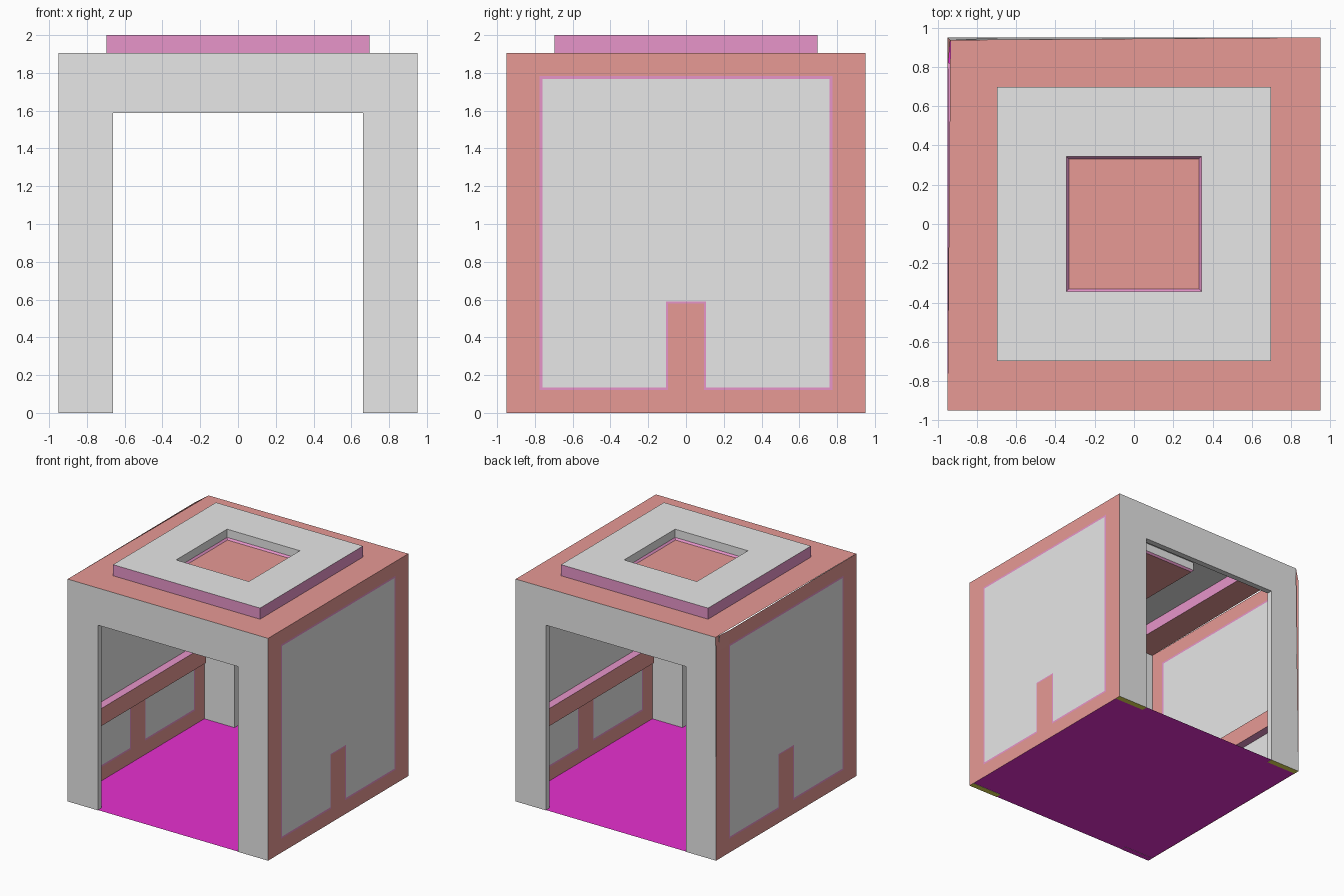
import bpy, bmesh

cube = bpy.data.objects.get("Cube")
if cube:
    bpy.data.objects.remove(cube, do_unlink=True)

H, TOP = 0.95, 1.905          # half width and roof height


def material(name, r, g, b):
    m = bpy.data.materials.new(name)
    m.use_nodes = True
    m.diffuse_color = (r, g, b, 1)
    for n in m.node_tree.nodes:
        if n.type == 'BSDF_PRINCIPLED':
            n.inputs["Base Color"].default_value = (r, g, b, 1)
    return m


MATS = [material("light_grey", 0.8, 0.8, 0.8),
        material("salmon", 0.8, 0.32, 0.3),
        material("pink", 0.8, 0.3, 0.59),
        material("magenta", 0.8, 0.03, 0.63),
        material("olive", 0.8, 0.75, 0.09)]
GREY, SALMON, PINK, MAGENTA, OLIVE = range(5)


def finish(name, bm):
    # The back right roof corner is slightly pulled in
    for v in bm.verts:
        if v.co.x < -0.94 and v.co.y > 0.94 and v.co.z > 1.9:
            v.co.x, v.co.y = -0.935, 0.937
    me = bpy.data.meshes.new(name)
    bm.to_mesh(me)
    bm.free()
    for m in MATS:
        me.materials.append(m)
    ob = bpy.data.objects.new(name, me)
    bpy.context.collection.objects.link(ob)
    return ob


def in_panel(y, z, grow):
    # Panel outline with a notch at the bottom centre
    notch = abs(y) < 0.105 - grow * 0.7 and z < 0.59 - grow * 0.7
    return abs(y) < 0.76 + grow and 0.135 - grow < z < 1.768 + grow and not notch


def side_wall(name, s):
    ys = [0.0945, 0.105, 0.76, 0.775, H]
    ys = [-y for y in reversed(ys)] + ys
    zs = [0, 0.12, 0.135, 0.5795, 0.59, 1.768, 1.783, TOP]
    bm = bmesh.new()
    grid = [[bm.verts.new((s * H, y, z)) for z in zs] for y in ys]
    for a, b in zip(grid, grid[1:]):
        for k in range(len(zs) - 1):
            loop = [a[k], b[k], b[k + 1], a[k + 1]]
            f = bm.faces.new(loop if s > 0 else loop[::-1])
            c = f.calc_center_median()
            if in_panel(c.y, c.z, 0):
                f.material_index = GREY
            elif in_panel(c.y, c.z, 0.015):
                f.material_index = PINK
            else:
                f.material_index = SALMON
    finish(name, bm)


def gate_wall(name, s):
    # Arch-shaped outline, extruded inwards
    outline = [(-H, 0), (-0.663, 0), (-0.663, 1.587), (0.663, 1.587),
               (0.663, 0), (H, 0), (H, TOP), (-H, TOP)]
    bm = bmesh.new()
    face = bm.faces.new([bm.verts.new((x, s * H, z)) for x, z in outline])
    ext = bmesh.ops.extrude_face_region(bm, geom=[face], use_keep_orig=True)
    for v in ext["geom"]:
        if isinstance(v, bmesh.types.BMVert):
            v.co.y -= s * 0.05
    bmesh.ops.recalc_face_normals(bm, faces=bm.faces)
    # The side walls and roof close the outer edges
    hidden = []
    for f in bm.faces:
        c = f.calc_center_median()
        if abs(c.x) > 0.94 or c.z > 1.9:
            hidden.append(f)
        elif c.z < 0.001:
            f.material_index = MAGENTA if c.x < 0 and s < 0 else OLIVE
    bmesh.ops.delete(bm, geom=hidden, context='FACES')
    finish(name, bm)


def roof():
    # Stack of square loops from the eaves to the sunken hatch
    steps = [(H, TOP, SALMON), (0.697, TOP, SALMON), (0.697, 2, PINK),
             (0.345, 2, GREY), (0.345, 1.93, GREY), (0.332, 1.915, PINK)]
    bm = bmesh.new()
    prev = None
    for h, z, mat in steps:
        ring = [bm.verts.new((x * h, y * h, z))
                for x, y in ((-1, -1), (1, -1), (1, 1), (-1, 1))]
        if prev:
            for i in range(4):
                j = (i + 1) % 4
                f = bm.faces.new((prev[i], prev[j], ring[j], ring[i]))
                f.material_index = mat
        prev = ring
    bm.faces.new(prev).material_index = SALMON
    finish("roof", bm)


def block(name, lo, hi, rule):
    bm = bmesh.new()
    bmesh.ops.create_cube(bm, size=1)
    for v in bm.verts:
        v.co = [(a + b) / 2 + c * (b - a) for a, b, c in zip(lo, hi, v.co)]
    for f in bm.faces:
        f.material_index = rule(f.normal)
    finish(name, bm)


# Walls and inner ledges
for label, s in (("left", 1), ("right", -1)):
    side_wall(label + "_wall", s)
    xs = sorted((s * 0.948, s * 0.878))
    block(label + "_ledge", (xs[0], -0.82, 0.53), (xs[1], 0.82, 0.68),
          lambda n: PINK if abs(n.z) > 0.5 else SALMON)
gate_wall("front_wall", -1)
gate_wall("back_wall", 1)

# Roof with raised plate and hatch
roof()

# Floor sheet just above the wall feet
bm = bmesh.new()
floor = bm.faces.new([bm.verts.new((x * 0.949, y * 0.949, 0.002))
                      for x, y in ((-1, -1), (1, -1), (1, 1), (-1, 1))])
floor.material_index = MAGENTA
finish("floor", bm)
